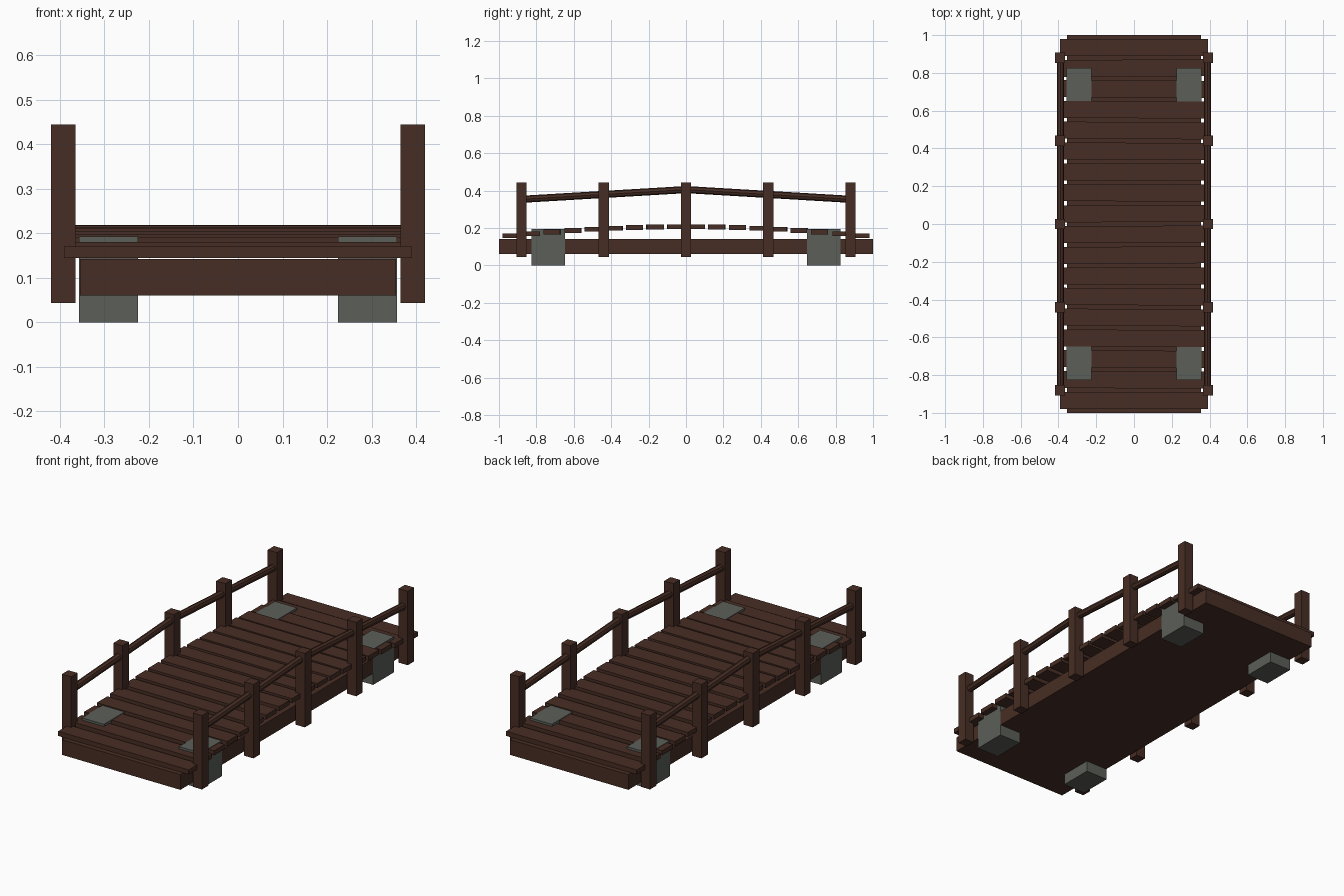
import bpy, math, random
from mathutils import Vector

if "Cube" in bpy.data.objects:
    bpy.data.objects.remove(bpy.data.objects["Cube"])

random.seed(4)


def material(name, rgb):
    m = bpy.data.materials.new(name)
    m.diffuse_color = (*rgb, 1)
    m.use_nodes = True
    m.node_tree.nodes["Principled BSDF"].inputs["Base Color"].default_value = m.diffuse_color
    return m


wood = material("dark wood", (0.064, 0.027, 0.018))
stone = material("grey stone", (0.105, 0.113, 0.098))


def box(name, lo, hi, mat, turn=0.0):
    lo, hi = Vector(lo), Vector(hi)
    bpy.ops.mesh.primitive_cube_add(size=1, location=(lo + hi) / 2, rotation=(0, 0, turn))
    ob = bpy.context.object
    ob.name = name
    ob.scale = hi - lo
    ob.data.materials.append(mat)
    return ob


def rod(name, a, b, r, mat):
    a, b = Vector(a), Vector(b)
    d = b - a
    bpy.ops.mesh.primitive_cylinder_add(vertices=8, radius=r, depth=d.length, location=(a + b) / 2)
    ob = bpy.context.object
    ob.name = name
    ob.rotation_mode = 'QUATERNION'
    ob.rotation_quaternion = d.to_track_quat('Z', 'Y')
    ob.data.materials.append(mat)


# Solid base beam
box("base_beam", (-0.355, -1, 0.06), (0.355, 1, 0.142), wood)

# Arched deck of separate planks, each slightly askew
COUNT, STEP = 18, 0.11
for i in range(COUNT):
    y = (i - (COUNT - 1) / 2) * STEP
    z = 0.1575 + 0.049 * (1 - (y / 0.935) ** 2)
    turn = 0 if i in (0, COUNT - 1) else random.uniform(-0.008, 0.008)
    box("deck_plank", (-0.391, y - 0.045, z - 0.0125), (0.391, y + 0.045, z + 0.0125), wood, turn)

for s in (-1, 1):
    x = s * 0.392
    # Railing posts
    for k in range(-2, 3):
        y = k * 0.44
        box("rail_post", (x - 0.0275, y - 0.0275, 0.044), (x + 0.0275, y + 0.0275, 0.444), wood)
    # Handrails rising to the middle post
    for t in (-1, 1):
        rod("handrail", (s * 0.389, t * 0.88, 0.353), (s * 0.389, 0, 0.405), 0.019, wood)
        # Stone footings
        box("stone_footing", (s * 0.291 - 0.066, t * 0.736 - 0.09, 0),
            (s * 0.291 + 0.066, t * 0.736 + 0.09, 0.193), stone)
